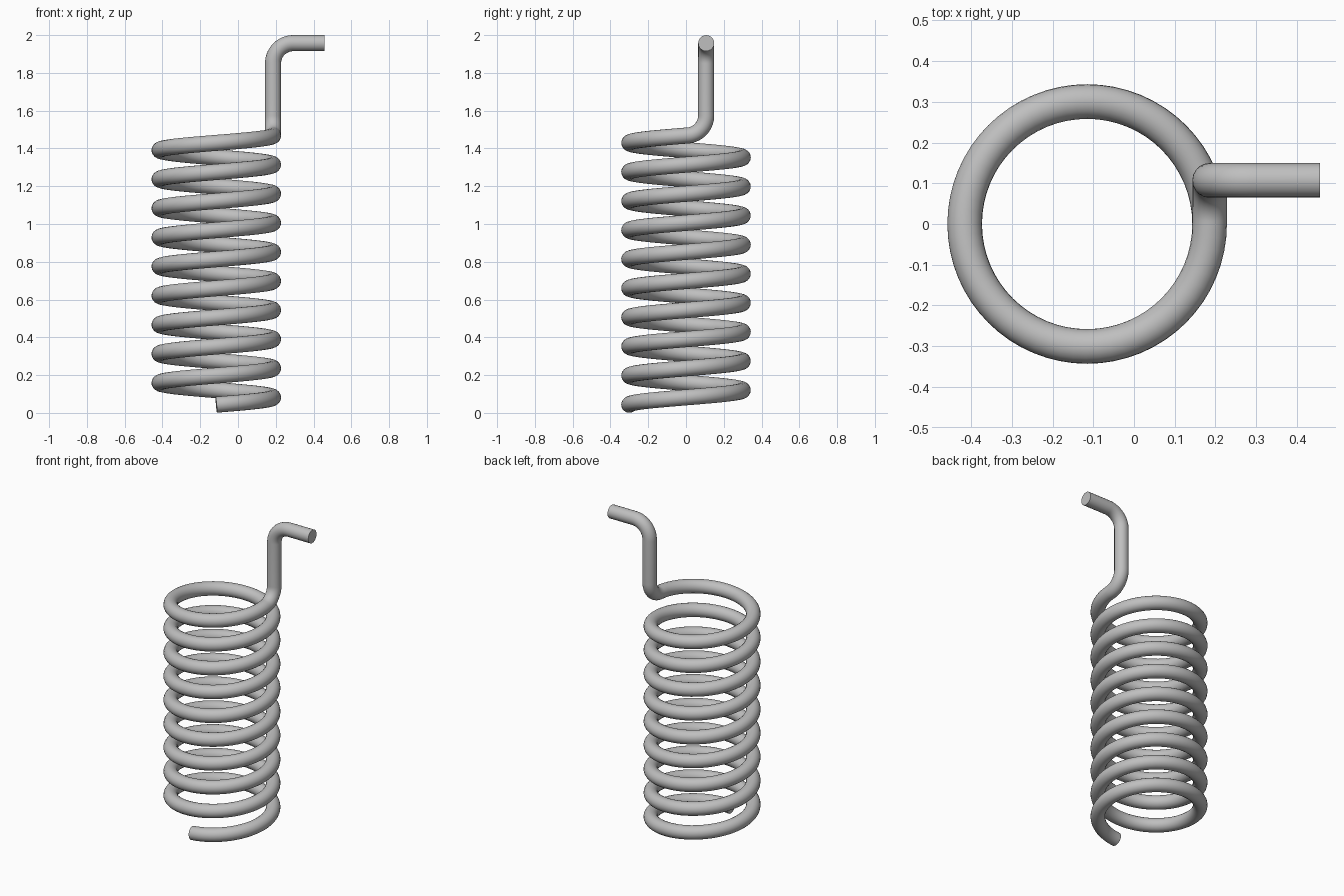
import bpy, bmesh
from math import pi, sin, cos, radians
from mathutils import Vector

cube = bpy.data.objects.get("Cube")
if cube:
    bpy.data.objects.remove(cube, do_unlink=True)

WIRE = 0.0425          # wire radius
COIL = 0.3005          # coil radius at the wire centre
CENTRE_X = -0.115
PITCH, TURNS, STEPS = 0.154, 9.25, 64
BEND = 0.107           # bend radius of the tail
TOP = 2 - WIRE

grey = bpy.data.materials.new("steel_grey")
grey.use_nodes = True
grey.diffuse_color = (0.52, 0.52, 0.52, 1)
grey.node_tree.nodes["Principled BSDF"].inputs["Base Color"].default_value = grey.diffuse_color


def bend(start, along, toward, radius, steps=14):
    """Quarter bend that leaves start along one direction and ends in another."""
    return [start + along * radius * sin(a) + toward * radius * (1 - cos(a))
            for a in (pi / 2 * i / steps for i in range(1, steps + 1))]


X, Y, Z = Vector((1, 0, 0)), Vector((0, 1, 0)), Vector((0, 0, 1))

# Coil, rising anticlockwise from the front to the left side
path = []
for i in range(int(TURNS * STEPS) + 1):
    turn = i / STEPS
    a = 2 * pi * turn - pi / 2
    path.append(Vector((CENTRE_X + COIL * cos(a), COIL * sin(a), WIRE + 0.001 + PITCH * turn)))

# Tail: bend upward, straight riser, bend outward, straight tip
path += bend(path[-1], Y, Z, BEND)
riser_top = path[-1].copy()
riser_top.z = TOP - BEND
path.append(riser_top)
path += bend(riser_top, Z, X, BEND)
path.append(Vector((0.457, path[-1].y, TOP)))

# Sweep the round wire along the path
curve = bpy.data.curves.new("wire_path", "CURVE")
curve.dimensions = "3D"
curve.bevel_depth = WIRE
curve.bevel_resolution = 8
curve.use_fill_caps = True
spline = curve.splines.new("POLY")
spline.points.add(len(path) - 1)
for point, co in zip(spline.points, path):
    point.co = (*co, 1)
guide = bpy.data.objects.new("wire_guide", curve)
bpy.context.collection.objects.link(guide)
bpy.context.view_layer.update()
mesh = bpy.data.meshes.new_from_object(guide.evaluated_get(bpy.context.evaluated_depsgraph_get()))
bpy.data.objects.remove(guide, do_unlink=True)

# Weld the end caps and tidy the normals
bm = bmesh.new()
bm.from_mesh(mesh)
bmesh.ops.remove_doubles(bm, verts=bm.verts, dist=0.0005)
bmesh.ops.recalc_face_normals(bm, faces=bm.faces)
bm.to_mesh(mesh)
bm.free()

mesh.materials.clear()
mesh.materials.append(grey)
spring = bpy.data.objects.new("coil_spring", mesh)
bpy.context.collection.objects.link(spring)
bpy.ops.object.select_all(action="DESELECT")
spring.select_set(True)
bpy.context.view_layer.objects.active = spring
bpy.ops.object.shade_smooth_by_angle(angle=radians(40))
